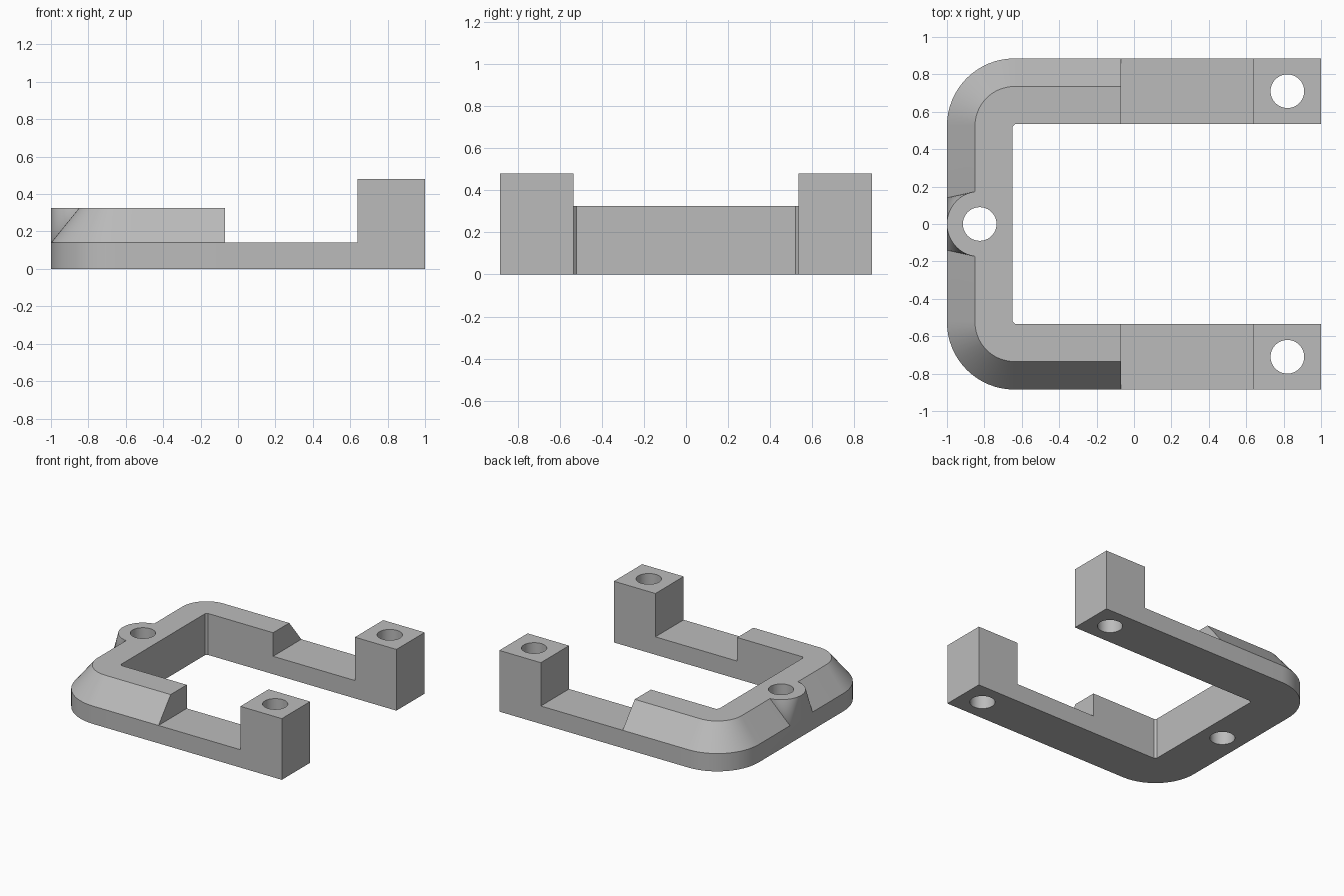
import bpy
import bmesh
from math import cos, sin, pi

BASE_Z, RIM_Z, POST_Z = 0.14, 0.325, 0.48
HALF_W, INNER_Y, INNER_X = 0.885, 0.535, -0.65
STEP_X, POST_X = -0.07, 0.64
HOLE_X, HOLE_R, BOSS_R = -0.825, 0.09, 0.175

cube = bpy.data.objects.get("Cube")
if cube:
    bpy.data.objects.remove(cube, do_unlink=True)

grey = bpy.data.materials.new("matte grey")
grey.use_nodes = True
colour = (0.5, 0.5, 0.5, 1)
grey.diffuse_color = colour
grey.node_tree.nodes["Principled BSDF"].inputs["Base Color"].default_value = colour


def make_object(name, bm):
    bmesh.ops.recalc_face_normals(bm, faces=bm.faces)
    mesh = bpy.data.meshes.new(name)
    bm.to_mesh(mesh)
    bm.free()
    mesh.materials.append(grey)
    obj = bpy.data.objects.new(name, mesh)
    bpy.context.collection.objects.link(obj)
    return obj


def loft(name, rings):
    """Closed solid through rings of equal point count."""
    bm = bmesh.new()
    loops = [[bm.verts.new(p) for p in ring] for ring in rings]
    for low, high in zip(loops, loops[1:]):
        for i in range(len(low)):
            j = (i + 1) % len(low)
            bm.faces.new((low[i], low[j], high[j], high[i]))
    bm.faces.new(loops[0])
    bm.faces.new(loops[-1])
    return make_object(name, bm)


def circle(x, y, r, z, n=48):
    return [(x + r * cos(2 * pi * i / n), y + r * sin(2 * pi * i / n), z) for i in range(n)]


def frame_ring(inset, z):
    """U-shaped outline with rounded outer corners."""
    radius = 0.36 - inset
    cx, cy = -0.64, HALF_W - 0.36
    half = [(STEP_X, INNER_Y), (STEP_X, HALF_W - inset)]
    half += [(cx + radius * cos(a), cy + radius * sin(a))
             for a in (pi / 2 + pi / 2 * i / 16 for i in range(17))]
    inner = [(INNER_X, INNER_Y - 0.015), (INNER_X + 0.015, INNER_Y)]
    pts = half + [(x, -y) for x, y in reversed(half)]
    pts += [(x, -y) for x, y in reversed(inner)] + inner
    return [(x, y, z) for x, y in pts]


def boolean(target, other, operation):
    mod = target.modifiers.new(operation.title(), 'BOOLEAN')
    mod.object, mod.operation, mod.solver = other, operation, 'EXACT'
    bpy.context.view_layer.objects.active = target
    bpy.ops.object.modifier_apply(modifier=mod.name)
    bpy.data.objects.remove(other, do_unlink=True)


# Chamfered U frame
bracket = loft("mounting_bracket", [frame_ring(0, 0), frame_ring(0, BASE_Z),
                                    frame_ring(0.15, RIM_Z)])

# Arms with raised end posts
profile = [(STEP_X, 0), (1, 0), (1, POST_Z), (POST_X, POST_Z), (POST_X, BASE_Z), (STEP_X, BASE_Z)]
for side in (1, -1):
    arm = loft("arm", [[(x, side * y, z) for x, z in profile] for y in (INNER_Y, HALF_W)])
    boolean(bracket, arm, 'UNION')

# Screw boss on the closed end, flared down to the base edge
bm = bmesh.new()
for p in circle(HOLE_X, 0, BOSS_R, RIM_Z):
    bm.verts.new(p)
for x in (-1, INNER_X - 0.05):
    for y in (-0.14, 0.14):
        bm.verts.new((x, y, BASE_Z))
bmesh.ops.convex_hull(bm, input=bm.verts)
boolean(bracket, make_object("boss", bm), 'UNION')

# Screw holes
for x, y in ((HOLE_X, 0), (0.82, 0.71), (0.82, -0.71)):
    hole = loft("hole_cutter", [circle(x, y, HOLE_R, z) for z in (-0.1, 0.6)])
    hole.hide_render = True
    boolean(bracket, hole, 'DIFFERENCE')

bpy.ops.object.select_all(action='DESELECT')
bracket.select_set(True)
bpy.context.view_layer.objects.active = bracket
bpy.ops.object.shade_smooth_by_angle(angle=0.35)
